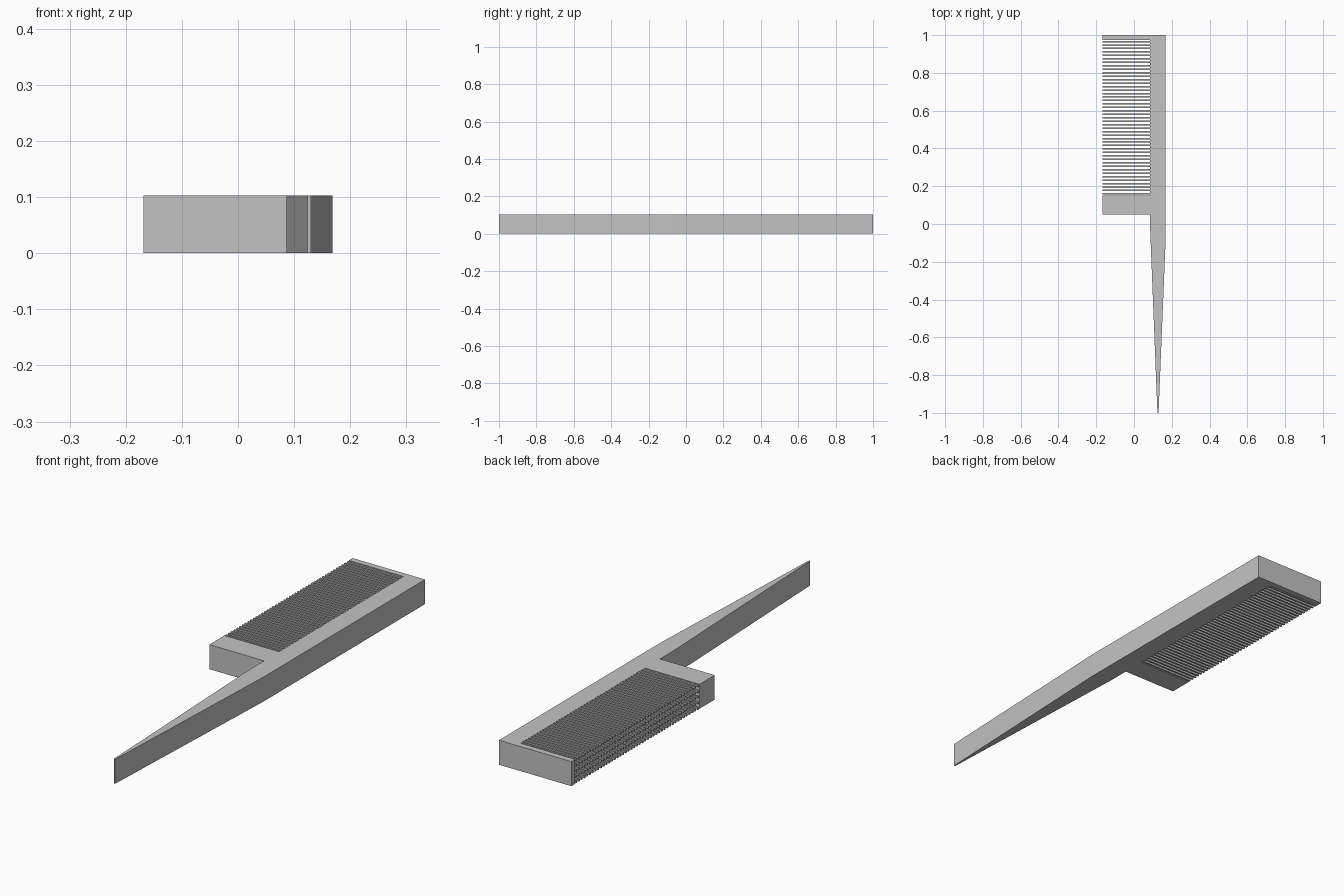
import bpy
import bmesh

cube = bpy.data.objects.get("Cube")
if cube:
    bpy.data.objects.remove(cube, do_unlink=True)

gray = bpy.data.materials.new("light_gray")
gray.use_nodes = True
gray.diffuse_color = (0.55, 0.55, 0.55, 1)
gray.node_tree.nodes["Principled BSDF"].inputs["Base Color"].default_value = (0.55, 0.55, 0.55, 1)

HEIGHT = 0.103
LEFT_EDGE = -0.168
SPINE_X = 0.086
TEETH_START, TEETH_END = 0.15, 0.975


def finish(name, bm):
    bmesh.ops.recalc_face_normals(bm, faces=bm.faces)
    mesh = bpy.data.meshes.new(name)
    bm.to_mesh(mesh)
    bm.free()
    mesh.materials.append(gray)
    obj = bpy.data.objects.new(name, mesh)
    bpy.context.collection.objects.link(obj)
    return obj


def add_prism(bm, outline, z0, z1):
    """Extrude a flat outline from z0 up to z1."""
    face = bm.faces.new([bm.verts.new((x, y, z0)) for x, y in outline])
    top = bmesh.ops.extrude_face_region(bm, geom=[face])
    verts = [v for v in top["geom"] if isinstance(v, bmesh.types.BMVert)]
    bmesh.ops.translate(bm, verts=verts, vec=(0, 0, z1 - z0))


def add_box(bm, x0, x1, y0, y1, z0, z1):
    add_prism(bm, [(x0, y0), (x1, y0), (x1, y1), (x0, y1)], z0, z1)


# Spine running into the pointed tail
bm = bmesh.new()
add_prism(bm, [(SPINE_X, 1), (SPINE_X, -0.04), (0.124, -1), (0.13, -1),
               (0.168, -0.07), (0.168, 1)], 0, HEIGHT)
finish("spine_and_tail", bm)

# Solid guards at both ends of the teeth
for name, y0, y1 in (("front_guard", 0.05, TEETH_START), ("back_guard", TEETH_END, 1)):
    bm = bmesh.new()
    add_box(bm, LEFT_EDGE, SPINE_X, y0, y1, 0, HEIGHT)
    finish(name, bm)

# Rows of thin teeth stacked in several layers
COLUMNS, LAYERS, THICK = 45, 5, 0.008
pitch = (TEETH_END - TEETH_START) / COLUMNS
bm = bmesh.new()
for i in range(COLUMNS):
    y = TEETH_START + (i + 0.5) * pitch
    for j in range(LAYERS):
        z = j * (HEIGHT - THICK) / (LAYERS - 1)
        add_box(bm, LEFT_EDGE, SPINE_X, y - THICK / 2, y + THICK / 2, z, z + THICK)
finish("teeth", bm)
